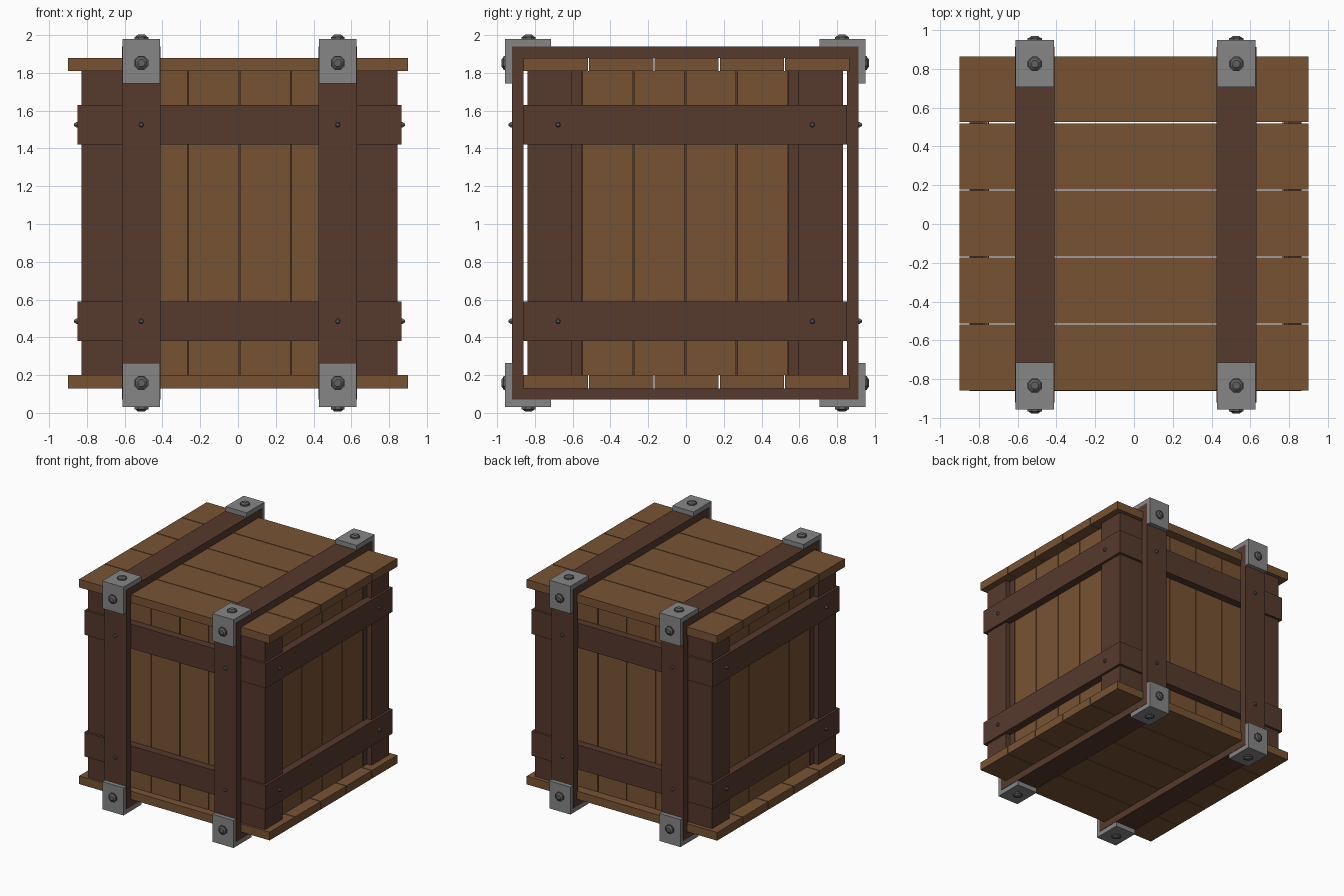
import bpy, bmesh
from math import pi
from mathutils import Matrix, Vector

cube = bpy.data.objects.get("Cube")
if cube:
    bpy.data.objects.remove(cube, do_unlink=True)


def material(name, r, g, b):
    m = bpy.data.materials.new(name)
    m.use_nodes = True
    m.diffuse_color = (r, g, b, 1)
    m.node_tree.nodes["Principled BSDF"].inputs["Base Color"].default_value = (r, g, b, 1)
    return m


LIGHT = material("light wood", 0.185, 0.086, 0.033)
DARK = material("dark wood", 0.092, 0.041, 0.025)
STEEL = material("grey steel", 0.24, 0.24, 0.24)
BOLT = material("dark steel", 0.12, 0.12, 0.12)

CX, CY = 0.008, -0.004          # centre of the crate body
BOTTOM, TOP = 0.2, 1.81         # wall height
MID = 1.005


def finish(name, bm, mat):
    mesh = bpy.data.meshes.new(name)
    bm.to_mesh(mesh)
    bm.free()
    mesh.materials.append(mat)
    obj = bpy.data.objects.new(name, mesh)
    bpy.context.collection.objects.link(obj)
    return obj


def box(name, lo, hi, mat):
    lo, hi = [Vector(map(f, lo, hi)) for f in (min, max)]
    bm = bmesh.new()
    place = Matrix.Translation((lo + hi) / 2) @ Matrix.Diagonal((*(hi - lo), 1))
    bmesh.ops.create_cube(bm, size=1, matrix=place)
    return finish(name, bm, mat)


def stud(name, pos, direction, radius, height, mat, sides=8):
    """Low domed bolt head standing on a surface."""
    bm = bmesh.new()
    turn = Vector(direction).to_track_quat('Z', 'Y').to_matrix().to_4x4()
    base = Matrix.Translation(pos) @ turn @ Matrix.Rotation(pi / sides, 4, 'Z')
    for r1, r2, z, h in ((1, 1, 0, 0.5), (0.85, 0.5, 0.5, 0.5)):
        bmesh.ops.create_cone(bm, cap_ends=True, segments=sides,
                              radius1=radius * r1, radius2=radius * r2, depth=height * h,
                              matrix=base @ Matrix.Translation((0, 0, height * (z + h / 2))))
    return finish(name, bm, mat)


def on_wall(axis, sign, along, out, z):
    """Point on a wall: distance along it, distance outward, height."""
    if axis == 'x':
        return (CX + sign * out, CY + along, z)
    return (CX + along, CY + sign * out, z)


# Lid and floor planks
for name, z in (("lid", TOP), ("floor", 0.13)):
    width = 1.73 / 5
    for i in range(5):
        y = -0.862 + i * width
        box(f"{name}_plank", (-0.9, y + 0.003, z), (0.9, y + width - 0.003, z + 0.07), LIGHT)

# Corner posts
for sx in (-1, 1):
    for sy in (-1, 1):
        box("corner_post", (CX + sx * 0.6, CY + sy * 0.6, BOTTOM),
            (CX + sx * 0.836, CY + sy * 0.836, TOP), DARK)

# Walls: upright planks, dark backing, corner fillers, rails
for axis in 'xy':
    for s in (-1, 1):
        def wall_box(name, a, b, d1, d2, z1, z2, mat):
            box(name, on_wall(axis, s, a, d1, z1), on_wall(axis, s, b, d2, z2), mat)

        wall_box("wall_backing", -0.6, 0.6, 0.757, 0.762, BOTTOM, TOP, DARK)
        for i in range(-2, 2):
            wall_box("wall_plank", i * 0.273 + 0.003, (i + 1) * 0.273 - 0.003,
                     0.765, 0.79, BOTTOM, TOP, LIGHT)
        for side in (-1, 1):
            wall_box("corner_filler", side * 0.546, side * 0.602, 0.76, 0.795, BOTTOM, TOP, DARK)
        reach = 0.857 if axis == 'x' else 0.797
        for z in (0.485, 1.525):
            wall_box("cross_rail", -reach, reach, 0.79, 0.857, z - 0.104, z + 0.104, DARK)
            # Nails through the side rails or the front and back straps
            nail_at, face = (0.673, 0.857) if axis == 'x' else (0.52, 0.917)
            for side in (-1, 1):
                out = (s, 0, 0) if axis == 'x' else (0, s, 0)
                stud("nail", on_wall(axis, s, side * nail_at, face, z), out,
                     0.016, 0.018, BOLT, 6)

# Straps wrapping the crate, with steel corner brackets and bolts
for sx in (-1, 1):
    x = CX + sx * 0.52
    w, bw = 0.103, 0.1
    for s in (-1, 1):
        box("strap_upright", (x - w, CY + s * 0.857, 0.13), (x + w, CY + s * 0.917, 1.88), DARK)
        box("strap_crossbar", (x - w, CY - 0.917, MID + s * 0.875),
            (x + w, CY + 0.917, MID + s * 0.935), DARK)
    for sy in (-1, 1):
        for sz in (-1, 1):
            box("bracket_upright", (x - bw, CY + sy * 0.915, MID + sz * 0.74),
                (x + bw, CY + sy * 0.953, MID + sz * 0.975), STEEL)
            box("bracket_flat", (x - bw, CY + sy * 0.71, MID + sz * 0.933),
                (x + bw, CY + sy * 0.915, MID + sz * 0.975), STEEL)
            stud("bracket_bolt", (x, CY + sy * 0.953, MID + sz * 0.847), (0, sy, 0),
                 0.04, 0.02, BOLT)
            stud("bracket_bolt", (x, CY + sy * 0.83, MID + sz * 0.975), (0, 0, sz),
                 0.04, 0.022, BOLT)
